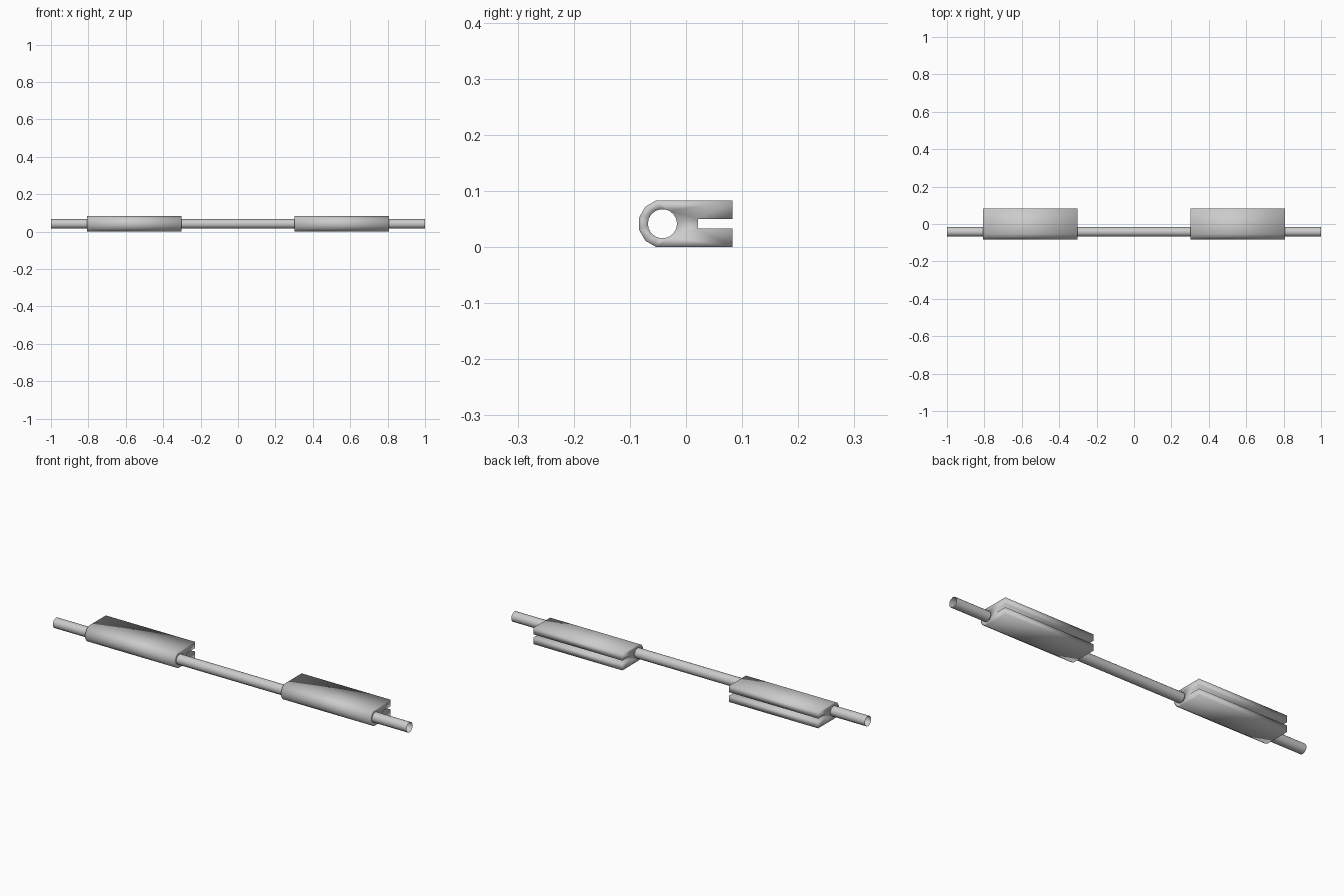
import bpy, bmesh
from math import cos, sin, pi, radians

default = bpy.data.objects.get("Cube")
if default:
    bpy.data.objects.remove(default, do_unlink=True)

AXIS_Y, AXIS_Z = -0.042, 0.0415   # rod axis
ROD_R = 0.0255

grey = bpy.data.materials.new("light_grey")
grey.use_nodes = True
colour = (0.6, 0.6, 0.6, 1)
grey.diffuse_color = colour
grey.node_tree.nodes["Principled BSDF"].inputs["Base Color"].default_value = colour


def finish(bm, name):
    bmesh.ops.recalc_face_normals(bm, faces=bm.faces)
    for f in bm.faces:
        f.smooth = True
    mesh = bpy.data.meshes.new(name)
    bm.to_mesh(mesh)
    bm.free()
    mesh.materials.append(grey)
    obj = bpy.data.objects.new(name, mesh)
    bpy.context.collection.objects.link(obj)
    return obj


def ring(radius, degrees):
    return [(AXIS_Y + radius * cos(radians(a)), AXIS_Z + radius * sin(radians(a)))
            for a in degrees]


def add_loop(bm, points, x):
    verts = [bm.verts.new((x, y, z)) for y, z in points]
    return [bm.edges.new((v, verts[i - 1])) for i, v in enumerate(verts)]


# Open-ended hollow rod
bm = bmesh.new()
edges = add_loop(bm, ring(ROD_R, range(0, 360, 20)), -1)
out = bmesh.ops.extrude_edge_only(bm, edges=edges)
bmesh.ops.translate(bm, vec=(2, 0, 0),
                    verts=[g for g in out["geom"] if isinstance(g, bmesh.types.BMVert)])
finish(bm, "rod")

# Slotted clamp: round front, two flat jaws at the back
profile = ring(0.043, range(105, 256, 30))
profile += [(0.083, 0), (0.083, 0.033), (0.021, 0.033),
            (0.021, 0.05), (0.083, 0.05), (0.083, 0.083)]


def clamp(name, x0, x1):
    bm = bmesh.new()
    edges = add_loop(bm, profile, x0)
    edges += add_loop(bm, ring(ROD_R + 0.0005, range(0, 360, 20)), x0)
    bmesh.ops.triangle_fill(bm, use_beauty=True, edges=edges)
    out = bmesh.ops.extrude_face_region(bm, geom=bm.faces[:], use_keep_orig=True)
    bmesh.ops.translate(bm, vec=(x1 - x0, 0, 0),
                        verts=[g for g in out["geom"] if isinstance(g, bmesh.types.BMVert)])
    return finish(bm, name)


clamp("left_clamp", 0.302, 0.806)
clamp("right_clamp", -0.806, -0.302)
